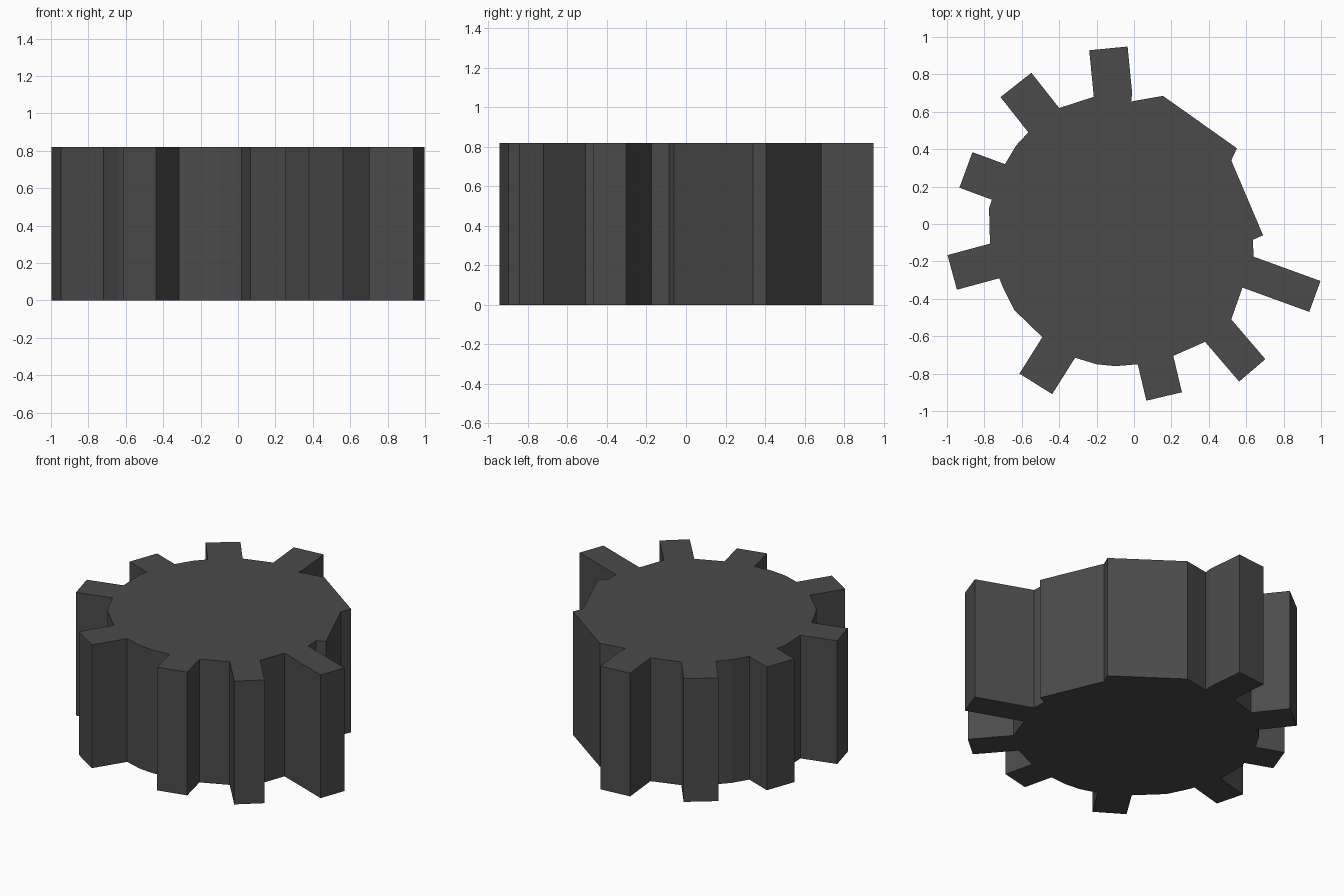
import bpy, bmesh
from mathutils import Vector

if "Cube" in bpy.data.objects:
    bpy.data.objects.remove(bpy.data.objects["Cube"])

HEIGHT = 0.82

# Hub outline, counter-clockwise: x, y, length of the tooth growing from the edge to the next point
HUB = [
    (0.58, -0.34, 0.38), (0.64, -0.175, 0), (0.635, -0.085, 0),
    # worn side with broken-off teeth
    (0.69, -0.06, 0), (0.52, 0.34, 0), (0.55, 0.405, 0),
    (0.155, 0.685, 0), (-0.015, 0.655, 0),
    # remaining toothed side
    (-0.01, 0.70, 0.25), (-0.215, 0.68, 0),
    (-0.40, 0.62, 0.24), (-0.565, 0.49, 0), (-0.63, 0.42, 0),
    (-0.69, 0.32, 0.185), (-0.76, 0.13, 0), (-0.775, 0.085, 0),
    (-0.77, -0.105, 0.235), (-0.72, -0.29, 0), (-0.70, -0.34, 0), (-0.64, -0.46, 0),
    (-0.49, -0.605, 0.23), (-0.315, -0.715, 0), (-0.20, -0.75, 0), (-0.10, -0.76, 0),
    (0.02, -0.75, 0.20), (0.21, -0.705, 0),
    (0.38, -0.63, 0.28), (0.52, -0.51, 0),
]


def gear_outline(hub):
    """Follow the hub and push a square tooth out of each marked edge."""
    points = []
    for i, (x, y, length) in enumerate(hub):
        a = Vector((x, y, 0))
        b = Vector((*hub[(i + 1) % len(hub)][:2], 0))
        points.append(a)
        if length:
            out = Vector((b.y - a.y, a.x - b.x, 0)).normalized() * length
            points += [a + out, b + out]
    return points


# Gear: outline extruded to full height
bm = bmesh.new()
base = bm.faces.new([bm.verts.new(p) for p in gear_outline(HUB)])
extruded = bmesh.ops.extrude_face_region(bm, geom=[base], use_keep_orig=True)
top = [v for v in extruded["geom"] if isinstance(v, bmesh.types.BMVert)]
bmesh.ops.translate(bm, verts=top, vec=(0, 0, HEIGHT))
bmesh.ops.recalc_face_normals(bm, faces=bm.faces)

mesh = bpy.data.meshes.new("broken_gear")
bm.to_mesh(mesh)
bm.free()
gear = bpy.data.objects.new("broken_gear", mesh)
bpy.context.collection.objects.link(gear)

# Dark iron colour
iron = bpy.data.materials.new("dark_iron")
iron.diffuse_color = (0.07, 0.07, 0.07, 1)
iron.use_nodes = True
iron.node_tree.nodes["Principled BSDF"].inputs["Base Color"].default_value = iron.diffuse_color
mesh.materials.append(iron)
